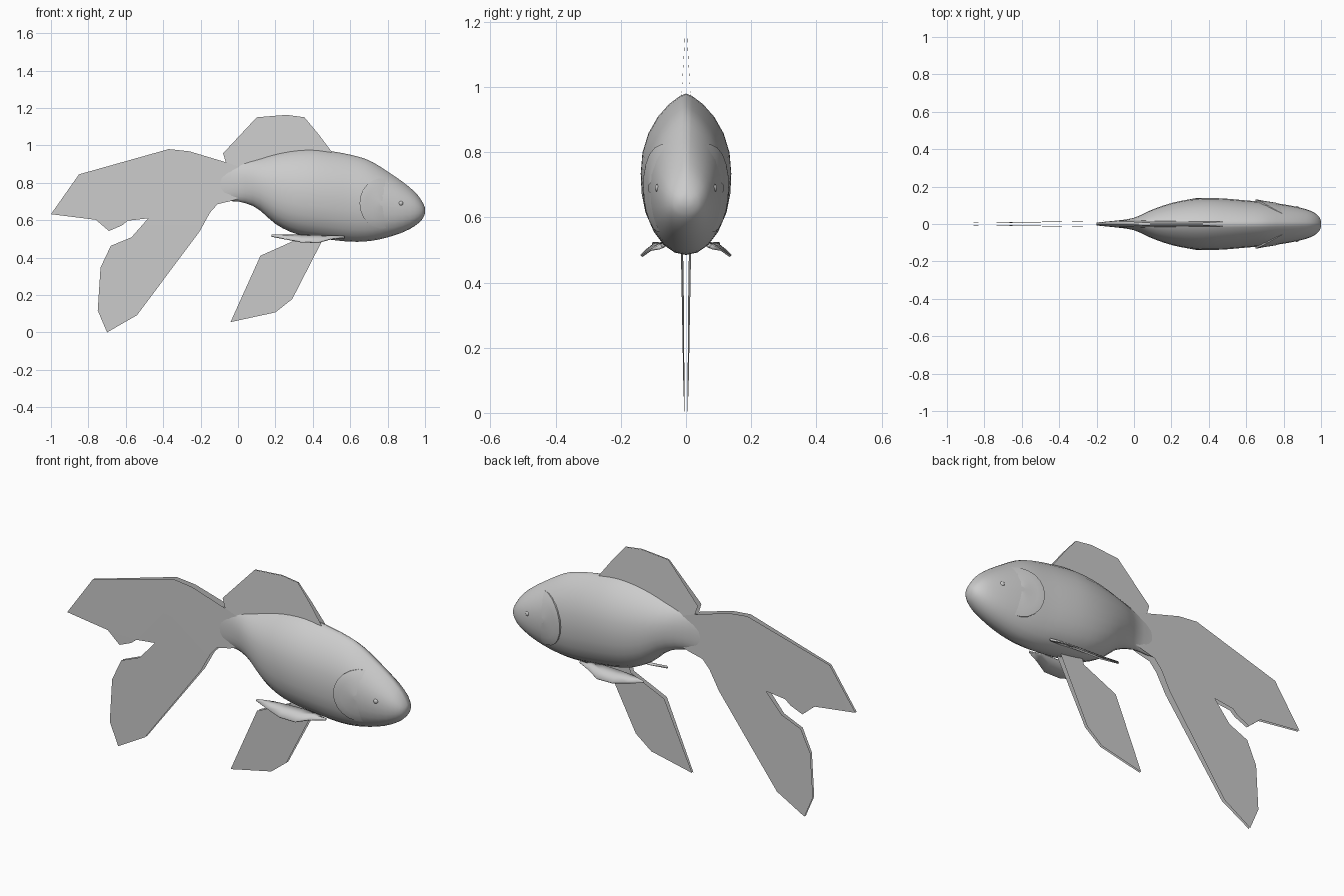
import bpy, bmesh, math

if "Cube" in bpy.data.objects:
    bpy.data.objects.remove(bpy.data.objects["Cube"])

# Body stations: x, belly z, back z, half width
BODY = [(-.2, .72, .88, .008), (-.1, .70, .90, .018), (0, .70, .912, .033),
        (.1, .665, .93, .078), (.2, .58, .957, .112), (.3, .53, .975, .132),
        (.4, .508, .98, .139), (.5, .495, .968, .135), (.6, .485, .95, .126),
        (.7, .488, .92, .118), (.8, .508, .86, .105), (.9, .543, .79, .085),
        (.96, .58, .735, .063), (.99, .612, .69, .038), (1, .638, .665, .015)]


def station(x):
    """Smoothly interpolated belly z, back z and half width at x."""
    i = max(k for k in range(len(BODY) - 1) if BODY[k][0] <= x or k == 0)
    a, b = BODY[i], BODY[i + 1]
    p, n = BODY[max(i - 1, 0)], BODY[min(i + 2, len(BODY) - 1)]
    h = b[0] - a[0]
    t = min(max((x - a[0]) / h, 0), 1)
    out = []
    for k in (1, 2, 3):
        m0 = (b[k] - p[k]) / (b[0] - p[0]) * h
        m1 = (n[k] - a[k]) / (n[0] - a[0]) * h
        out.append((2*t**3 - 3*t*t + 1) * a[k] + (t**3 - 2*t*t + t) * m0
                   + (3*t*t - 2*t**3) * b[k] + (t**3 - t*t) * m1)
    return out


def flank(x, z):
    """Half width of the body at x, z."""
    lo, hi, w = station(x)
    mid = lo + .48 * (hi - lo)
    if z > mid:
        t = min((z - mid) / (hi - mid), 1)
        return w * max(1 - t**2.2, 0)**.75
    t = min((mid - z) / (mid - lo), 1)
    return w * max(1 - t**2.4, 0)**.5


def finish(bm, name, angle=40, mirror=False):
    bmesh.ops.recalc_face_normals(bm, faces=bm.faces)
    me = bpy.data.meshes.new(name)
    bm.to_mesh(me)
    bm.free()
    ob = bpy.data.objects.new(name, me)
    bpy.context.collection.objects.link(ob)
    bpy.ops.object.select_all(action='DESELECT')
    ob.select_set(True)
    bpy.context.view_layer.objects.active = ob
    bpy.ops.object.shade_smooth_by_angle(angle=math.radians(angle))
    if mirror:
        ob.modifiers.new("Mirror", 'MIRROR').use_axis = (False, True, False)
    return ob


def skin(bm, rows, closed=False):
    for r, s in zip(rows, rows[1:]):
        n = len(r)
        for j in range(n if closed else n - 1):
            k = (j + 1) % n
            bm.faces.new((r[j], r[k], s[k], s[j]))


def fin(name, outline, thickness, border):
    """Thin blade in the xz plane with tapered edges."""
    bm = bmesh.new()
    face = bm.faces.new([bm.verts.new((x, 0, z)) for x, z in outline])
    bm.normal_update()
    bmesh.ops.inset_region(bm, faces=[face], thickness=border, use_even_offset=True)
    for v in face.verts:
        v.co.y = -thickness(v.co.x, v.co.z)
    bmesh.ops.triangulate(bm, faces=[face])
    bmesh.ops.mirror(bm, geom=bm.verts[:] + bm.edges[:] + bm.faces[:],
                     axis='Y', merge_dist=.0005)
    return finish(bm, name)


# Body
bm = bmesh.new()
xs = [-.2 + .04 * i for i in range(29)] + [.945, .965, .98, .99, .996, 1]
rows = []
for x in xs:
    lo, hi, w = station(x)
    mid = lo + .48 * (hi - lo)
    row = []
    for j in range(24):
        a = 2 * math.pi * j / 24
        s = math.sin(a)
        z = mid + s * (hi - mid if s > 0 else mid - lo)
        side = 0 if abs(math.cos(a)) < 1e-6 else math.copysign(1, math.cos(a))
        row.append(bm.verts.new((x, side * flank(x, z), z)))
    rows.append(row)
skin(bm, rows, True)
bm.faces.new(rows[0])
bm.faces.new(rows[-1])
finish(bm, "body", 60)

# Forked tail
fin("tail_fin",
    [(.02, .88), (-.05, .905), (-.26, .968), (-.37, .98), (-.85, .845), (-1, .632),
     (-.76, .602), (-.69, .542), (-.62, .572), (-.59, .597), (-.48, .61),
     (-.57, .508), (-.68, .463), (-.735, .347), (-.75, .117), (-.70, 0),
     (-.54, .092), (-.205, .54), (-.15, .64), (-.11, .685), (-.04, .702), (.02, .72)],
    lambda x, z: max(.005, .02 + .016 * x - .006 * max(0, .6 - z)), .035)

# Back fin, rooted inside the body
fin("dorsal_fin",
    [(-.03, .88), (-.065, .91), (-.08, .957), (.1, 1.15), (.26, 1.163),
     (.355, 1.15), (.43, 1.06), (.5, .967), (.5, .92), (.2, .91)],
    lambda x, z: max(.003, .015 - .06 * (z - .95)), .025)

# Belly fin
fin("belly_fin",
    [(.47, .54), (.45, .49), (.29, .178), (.2, .107), (-.04, .055),
     (.12, .41), (.315, .497), (.33, .55)],
    lambda x, z: .004 + .018 * z, .03)

# Paired side fins: x, inner y, inner z, outer y, outer z
bm = bmesh.new()
rows = []
for x, y0, z0, y1, z1 in [(.57, .07, .51, .08, .507), (.5, .06, .52, .11, .502),
                          (.43, .065, .525, .138, .483), (.34, .07, .525, .14, .485),
                          (.26, .075, .523, .125, .50), (.18, .1, .518, .105, .515)]:
    rows.append([bm.verts.new(c) for c in (
        (x, y0, z0), (x, (y0 + y1) / 2, (z0 + z1) / 2 + .008), (x, y1, z1))])
skin(bm, rows)
ob = finish(bm, "pectoral_fins", 40, True)
ob.modifiers.new("Thickness", 'SOLIDIFY').thickness = .006

# Gill covers: raised flaps that follow the flank
bm = bmesh.new()
rows = []
for r, lift in [(.1, .003), (.4, .004), (.7, .006), (.9, .009), (1, .009), (1, -.01)]:
    row = []
    for j in range(13):
        a = math.radians(80 + 200 * j / 12)
        x, z = .77 + .12 * r * math.cos(a), .69 + .135 * r * math.sin(a)
        back = max(0, -math.cos(a))**.5
        y = flank(x, z) + (lift * back if lift > 0 else lift)
        row.append(bm.verts.new((x, y, z)))
    rows.append(row)
skin(bm, rows)
finish(bm, "gill_covers", 40, True)

# Eyes
bm = bmesh.new()
bmesh.ops.create_uvsphere(bm, u_segments=12, v_segments=8, radius=.014)
bmesh.ops.translate(bm, verts=bm.verts, vec=(.87, flank(.87, .69) - .009, .69))
finish(bm, "eyes", 60, True)
